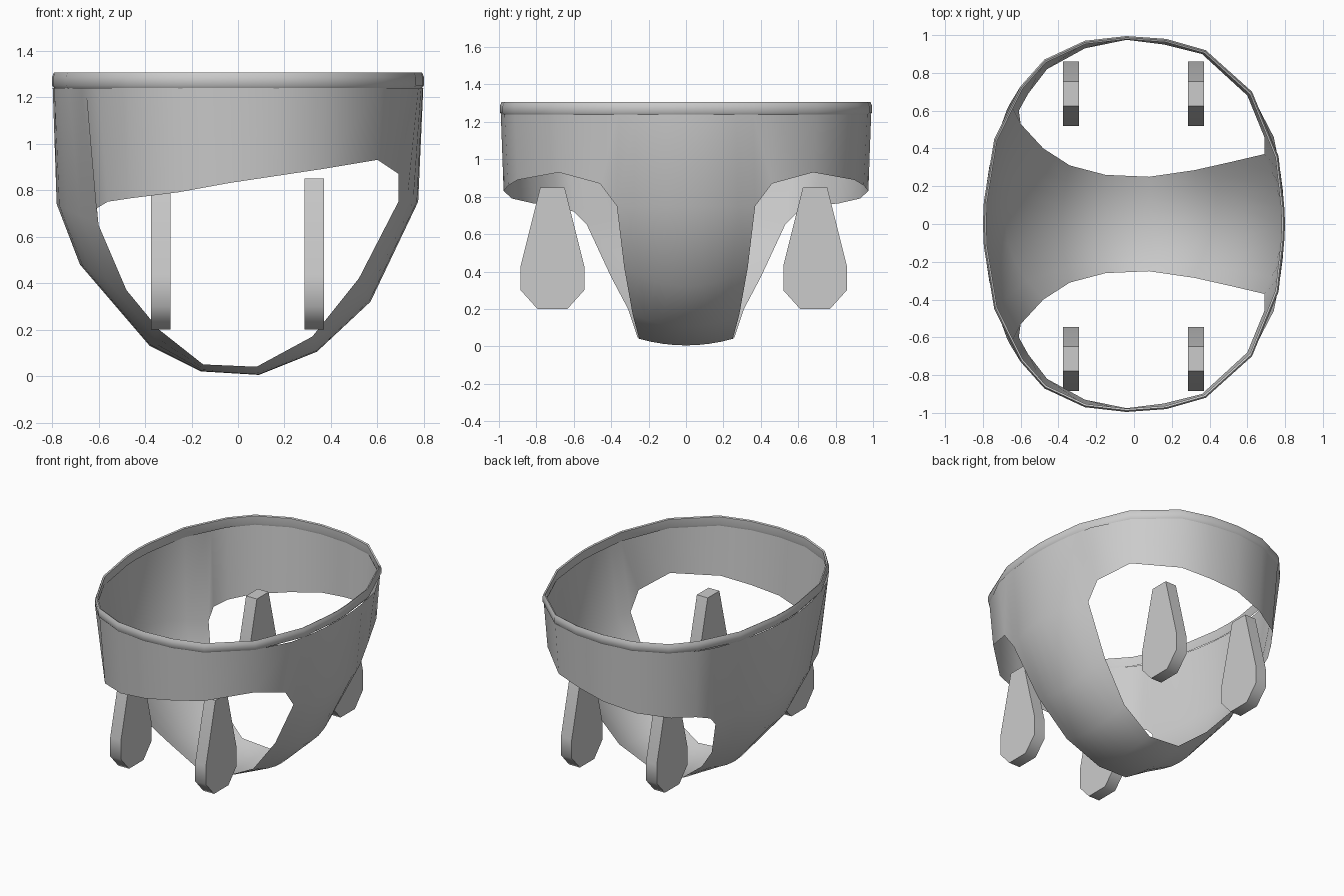
import bpy, bmesh, math
from mathutils import Vector

if "Cube" in bpy.data.objects:
    bpy.data.objects.remove(bpy.data.objects["Cube"])


def add_mesh(name, verts, faces, mirror=None, angle=60):
    bm = bmesh.new()
    vs = [bm.verts.new(v) for v in verts]
    for f in faces:
        bm.faces.new([vs[i] for i in f])
    bmesh.ops.remove_doubles(bm, verts=bm.verts[:], dist=0.0005)
    bmesh.ops.recalc_face_normals(bm, faces=bm.faces[:])
    me = bpy.data.meshes.new(name)
    bm.to_mesh(me)
    bm.free()
    ob = bpy.data.objects.new(name, me)
    bpy.context.collection.objects.link(ob)
    if mirror:
        m = ob.modifiers.new("mirror", 'MIRROR')
        m.use_axis = [a in mirror for a in "xyz"]
        m.use_clip = True
    bpy.ops.object.select_all(action='DESELECT')
    ob.select_set(True)
    bpy.context.view_layer.objects.active = ob
    bpy.ops.object.shade_smooth_by_angle(angle=math.radians(angle))
    return ob


def grid_faces(rows, cols, start=0):
    return [(start + r * cols + c, start + r * cols + c + 1,
             start + (r + 1) * cols + c + 1, start + (r + 1) * cols + c)
            for r in range(rows - 1) for c in range(cols - 1)]


# Bucket shell, half: band columns as (top x, y), (bottom x, y, z)
T = 1.24
band = [((.76, .36), (.69, .37, .75)), ((.74, .46), (.69, .46, .87)),
        ((.615, .70), (.60, .68, .93)), ((.375, .915), (.36, .90, .89)),
        ((.17, .97), (.16, .95, .86)), ((-.04, .99), (-.04, .975, .83)),
        ((-.26, .96), (-.26, .93, .79)), ((-.47, .865), (-.46, .82, .765)),
        ((-.60, .73), (-.56, .69, .75)), ((-.655, .64), (-.61, .60, .72)),
        ((-.675, .60), (-.60, .53, .65))]
verts = []
for top, bottom in band:
    verts += [Vector((*top, T)), Vector(bottom)]
faces = grid_faces(len(band), 2)

# Under strap, half: centre line (x, z) and edge (x, y, z), from right to left
strap = [((.797, T), (.76, .36, T)), ((.775, .75), (.69, .37, .75)),
         ((.57, .32), (.52, .33, .42)), ((.34, .105), (.32, .285, .17)),
         ((.09, .005), (.08, .25, .04)), ((-.16, .02), (-.15, .26, .05)),
         ((-.38, .13), (-.34, .31, .20)), ((-.68, .48), (-.48, .40, .37)),
         ((-.78, .74), (-.60, .53, .65)), ((-.797, T), (-.675, .60, T))]
start = len(verts)
steps = 4
for (cx, cz), e in strap:
    for k in range(steps + 1):
        t = k / steps
        verts.append(Vector((cx + (e[0] - cx) * t * t, e[1] * t,
                             cz + (e[2] - cz) * t * t)))
faces += grid_faces(len(strap), steps + 1, start)
add_mesh("bucket_shell", verts, faces, mirror="y")

# Rim ribbon, half: bulging thin cross-section swept round the top
rim = [(.80, 0), (.795, .10), (.765, .36), (.625, .70), (.38, .92), (.17, .98),
       (-.04, .995), (-.26, .97), (-.475, .87), (-.60, .73), (-.74, .45),
       (-.795, .12), (-.80, 0)]
section = [(-.012, 1.235), (0, 1.25), (0, 1.285), (-.008, 1.305),
           (-.018, 1.30), (-.016, 1.25), (-.012, 1.235)]
verts = []
for x, y in rim:
    d = Vector((x, y)).normalized()
    verts += [Vector((x + d.x * o, y + d.y * o, z)) for o, z in section]
add_mesh("rim", verts, grid_faces(len(rim), len(section)), mirror="y")

# Four hanging drop-shaped weights
half = [(.065, .85), (.17, .43), (.17, .30), (.08, .20)]
outline = half + [(-y, z) for y, z in reversed(half)]
n = len(outline)
for xn, x in (("left", -.333), ("right", .328)):
    for yn, y in (("front", -.714), ("back", .69)):
        v = [Vector((x + s * .042, y + a, z)) for s in (-1, 1) for a, z in outline]
        f = [tuple(range(n)), tuple(range(n, 2 * n))]
        f += [(i, (i + 1) % n, n + (i + 1) % n, n + i) for i in range(n)]
        add_mesh(f"drop_{yn}_{xn}", v, f)
